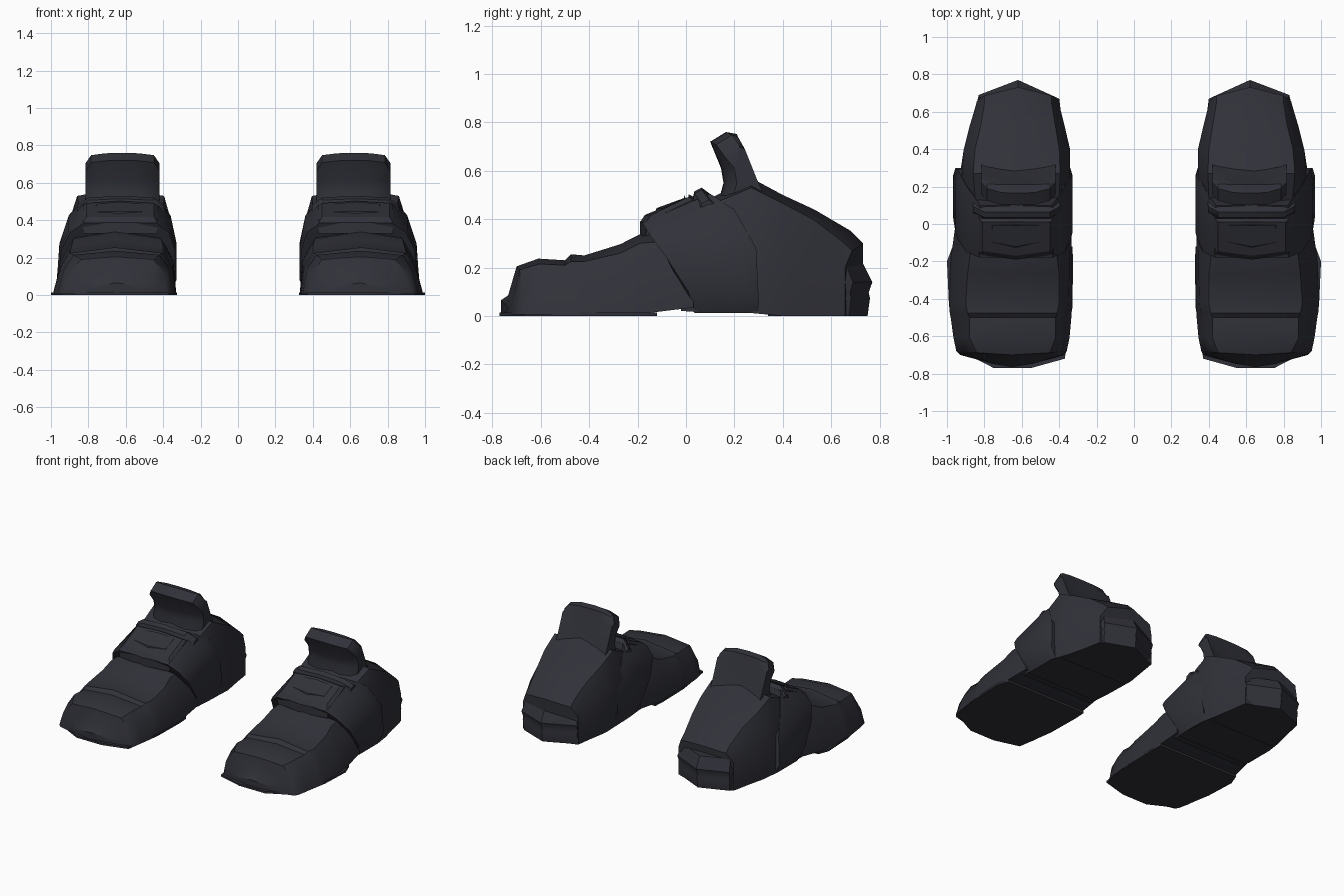
import bpy
import bmesh
import math

if "Cube" in bpy.data.objects:
    bpy.data.objects.remove(bpy.data.objects["Cube"])

rubber = bpy.data.materials.new("charcoal")
rubber.diffuse_color = (0.030, 0.031, 0.041, 1)
rubber.use_nodes = True
rubber.node_tree.nodes["Principled BSDF"].inputs["Base Color"].default_value = rubber.diffuse_color


def loft(name, rings, angle=38):
    """Skin closed rings of points, cap both ends, mirror to the other foot."""
    bm = bmesh.new()
    loops = [[bm.verts.new(p) for p in ring] for ring in rings]
    n = len(loops[0])
    for a, b in zip(loops, loops[1:]):
        for i in range(n):
            j = (i + 1) % n
            bm.faces.new((a[i], a[j], b[j], b[i]))
    bm.faces.new(loops[0])
    bm.faces.new(loops[-1])
    bmesh.ops.recalc_face_normals(bm, faces=bm.faces)
    mesh = bpy.data.meshes.new(name)
    bm.to_mesh(mesh)
    bm.free()
    mesh.materials.append(rubber)
    ob = bpy.data.objects.new(name, mesh)
    bpy.context.collection.objects.link(ob)
    bpy.ops.object.select_all(action='DESELECT')
    ob.select_set(True)
    bpy.context.view_layer.objects.active = ob
    bpy.ops.object.shade_smooth_by_angle(angle=math.radians(angle))
    ob.modifiers.new("other_foot", 'MIRROR').use_mirror_merge = False
    return ob


def section(y, bow, low, mid, high, top):
    """Cross-section; each level is (left, right, z), sides shifted by bow."""
    c = (low[0] + low[1]) / 2
    s = y + bow
    return [(low[0], s, low[2]), (c, y, low[2]), (low[1], s, low[2]),
            (mid[1], s, mid[2]), (high[1], y + bow * .6, high[2]), (c, y, top),
            (high[0], y + bow * .6, high[2]), (mid[0], s, mid[2])]


# Toe cap and vamp
loft("toe_cap", [
    section(-.765, .03, (.50, .80, .005), (.50, .79, .03), (.54, .76, .05), .065),
    section(-.735, .035, (.37, .93, .005), (.39, .91, .05), (.46, .83, .075), .085),
    section(-.70, .02, (.36, .95, .005), (.38, .92, .10), (.45, .84, .19), .205),
    section(-.61, 0, (.345, .965, .005), (.37, .93, .14), (.42, .88, .215), .237),
    section(-.50, 0, (.335, .98, .005), (.36, .94, .14), (.42, .88, .21), .23),
    section(-.475, 0, (.335, .985, .005), (.355, .945, .15), (.41, .89, .225), .255),
    section(-.42, 0, (.33, .99, .005), (.35, .95, .15), (.40, .90, .225), .25),
    section(-.27, 0, (.33, .985, .005), (.345, .95, .16), (.40, .89, .26), .297),
    section(-.19, 0, (.33, .98, .008), (.345, .95, .18), (.41, .88, .30), .338),
    section(.03, 0, (.34, .95, .035), (.35, .93, .20), (.42, .86, .32), .36),
])

# Thin sole under the toe
outline = [(.37, -.72), (.55, -.77), (.75, -.77), (.945, -.67), (.99, -.42),
           (1.0, -.2), (.97, -.12), (.33, -.12), (.325, -.2), (.33, -.45)]
loft("toe_sole", [[(x, y, z) for x, y in outline] for z in (0, .014)])

# Heel and ankle shell
loft("heel_shell", [
    section(-.02, 0, (.36, .93, .02), (.36, .92, .25), (.43, .83, .41), .43),
    section(.15, 0, (.35, .93, .015), (.345, .92, .30), (.40, .85, .48), .51),
    section(.27, 0, (.35, .93, .012), (.342, .92, .34), (.395, .86, .53), .57),
    section(.40, 0, (.36, .90, 0), (.342, .91, .32), (.40, .85, .465), .50),
    section(.53, -.01, (.38, .87, 0), (.37, .88, .28), (.42, .82, .40), .44),
    section(.68, -.06, (.395, .85, 0), (.395, .85, .22), (.44, .80, .31), .352),
    section(.732, -.075, (.40, .84, 0), (.40, .84, .20), (.44, .80, .27), .30),
])

# Flared bumper around the base of the heel
bumper = [(.36, .34), (.385, .55), (.40, .67), (.62, .77), (.83, .69),
          (.865, .55), (.90, .34)]
loft("heel_bumper", [
    [(.62 + (x - .62) * k, .3 + (y - .3) * k, z) for x, y in bumper]
    for z, k in ((0, .958), (.075, .98), (.095, .968), (.14, 1.0), (.22, .915))])

# Strap wrapped around the instep: (left, right, front y, back y, front z, back z)
levels = [(.36, .93, .035, .30, .012, .012), (.328, .968, .01, .30, .10, .08),
          (.328, .955, -.08, .29, .24, .28), (.36, .905, -.15, .20, .335, .44),
          (.43, .83, -.18, .10, .385, .505)]


def strap_ring(which, shrink):
    pts = []
    for side in (0, 1):
        row = [((v[side] - .635) * shrink + .635, v[2 + which], v[4 + which]) for v in levels]
        pts += row if side == 0 else row[::-1]
    return pts


front, back = strap_ring(0, .97), strap_ring(1, .96)
wide_f, wide_b = strap_ring(0, 1), strap_ring(1, 1)


def blend(a, b, t):
    return [tuple(p + (q - p) * t for p, q in zip(u, v)) for u, v in zip(a, b)]


loft("instep_strap", [front, blend(wide_f, wide_b, .1),
                      blend(wide_f, wide_b, .85), back])


def plate(name, x0, x1, y0, y1, z0, z1, drop, height, inset):
    """Sloped six-cornered plate with a chamfered top."""
    c, m = (x0 + x1) / 2, (y0 + y1) / 2

    def ring(i, h):
        pts = [(x0 + i, y0 + .025 + i), (c, y0 + i), (x1 - i, y0 + .025 + i),
               (x1 - i, y1 - i), (c, y1 - i), (x0 + i, y1 - i)]
        return [(x, y, z0 + (z1 - z0) * (y - y0) / (y1 - y0) + h
                 - (.012 if abs(x - c) > .01 else 0)) for x, y in pts]
    return loft(name, [ring(0, -drop), ring(0, height - .02), ring(inset, height)], 25)


# Buckle pad with a thin raised panel, and the ridge behind it
plate("buckle_pad", .43, .83, -.19, .03, .39, .495, .06, .018, .02)
plate("buckle_panel", .50, .765, -.13, .0, .427, .488, .02, .015, .008)
ridge = [(.015, .44), (.035, .515), (.065, .53), (.105, .50), (.13, .44)]
loft("strap_ridge", [[(x, y + dy, z - dz) for y, z in ridge]
                     for x, dy, dz in ((.395, .03, .05), (.45, 0, .008), (.63, 0, 0),
                                       (.80, 0, .008), (.86, .03, .05))])

# Upright tongue, its side edges swept back
profile = [(.12, .42), (.155, .55), (.145, .61), (.10, .72), (.165, .76),
           (.21, .752), (.232, .69), (.28, .57), (.34, .44)]


def tongue_ring(x, sweep, dip):
    return [(x, y + (sweep if i < 5 else sweep * .2), z - (dip if 2 < i < 6 else 0))
            for i, (y, z) in enumerate(profile)]


loft("tongue", [tongue_ring(.42, .055, .055), tongue_ring(.45, .025, .012),
                tongue_ring(.53, .003, .002), tongue_ring(.62, 0, 0),
                tongue_ring(.71, .003, .002), tongue_ring(.785, .025, .012),
                tongue_ring(.815, .055, .055)])
